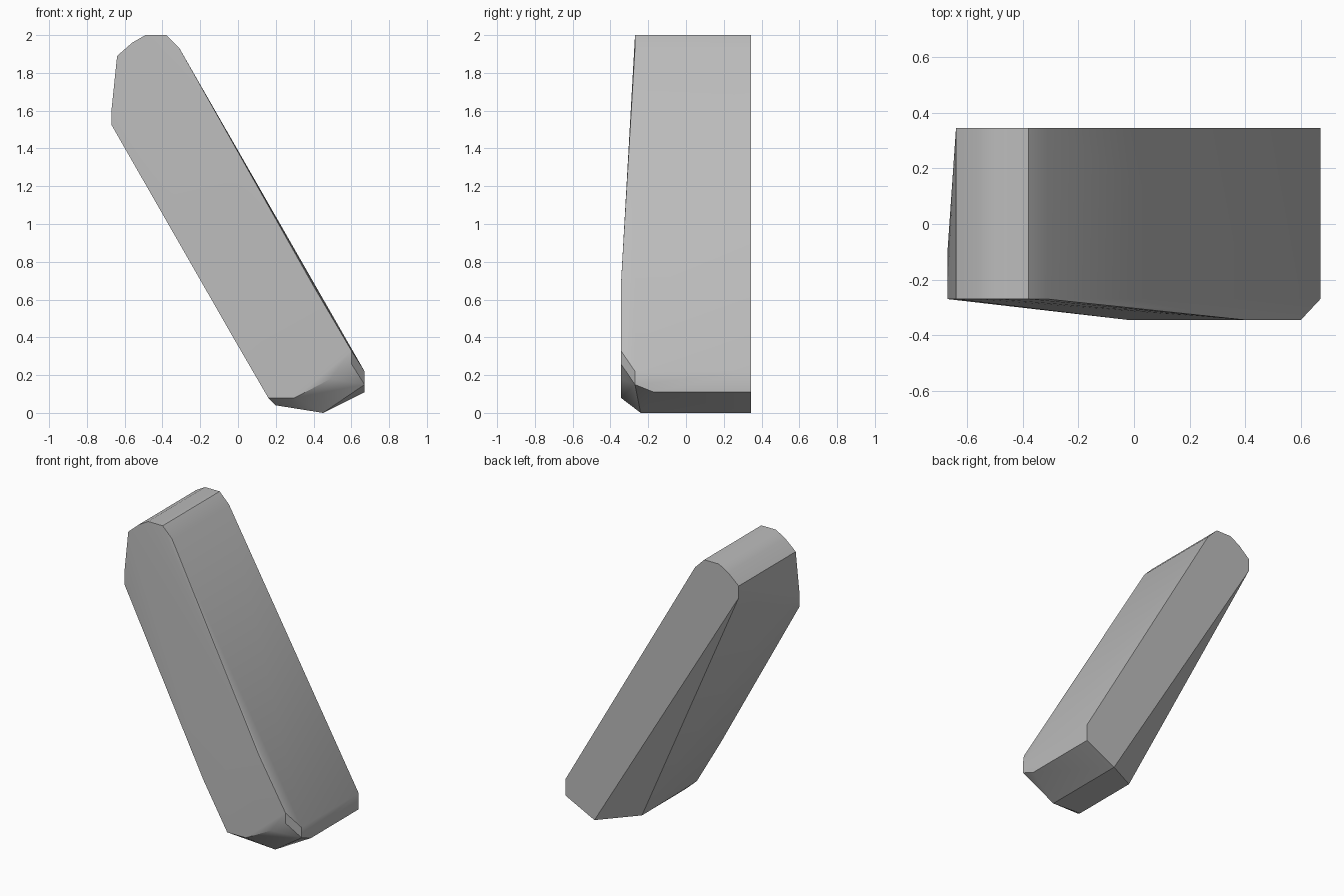
import bpy
import bmesh
import math

if "Cube" in bpy.data.objects:
    bpy.data.objects.remove(bpy.data.objects["Cube"], do_unlink=True)

BACK, SHOULDER, FRONT = 0.345, -0.27, -0.345

# Flat back outline (x, z)
back = [(-0.64, 1.89), (-0.56, 1.96), (-0.49, 2), (-0.38, 2), (-0.31, 1.93),
        (0.67, 0.22), (0.67, 0.11), (0.45, 0), (-0.64, 1.81)]
# Rounded top end, extruded straight to the front shoulder
top_end = back[:5] + [(-0.67, 1.525), (-0.67, 1.6)]
# Raised lower front pad
pad = [(-0.02, 0.39), (0.16, 0.08), (0.30, 0.08), (0.49, 0.18),
       (0.6, 0.26), (0.6, 0.33), (0.4, 0.67)]
# Chamfered corners of the foot and left side (x, y, z)
corners = [(0.67, SHOULDER, 0.22), (0.67, SHOULDER, 0.15), (0.67, -0.17, 0.11),
           (0.45, -0.24, 0), (0.2, -0.28, 0.04), (0.2, 0.19, 0.04),
           (-0.67, -0.09, 1.6)]

# Convex slab wrapped around the outlines
bm = bmesh.new()
for outline, y in ((back, BACK), (top_end, SHOULDER), (pad, FRONT)):
    for x, z in outline:
        bm.verts.new((x, y, z))
for p in corners:
    bm.verts.new(p)
hull = bmesh.ops.convex_hull(bm, input=bm.verts[:])
loose = {g for g in hull["geom_interior"] + hull["geom_unused"]
         if isinstance(g, bmesh.types.BMVert)}
bmesh.ops.delete(bm, geom=list(loose), context="VERTS")
bmesh.ops.dissolve_limit(bm, angle_limit=math.radians(0.5),
                         verts=bm.verts[:], edges=bm.edges[:])
bmesh.ops.recalc_face_normals(bm, faces=bm.faces[:])
mesh = bpy.data.meshes.new("leaning_slab")
bm.to_mesh(mesh)
bm.free()
slab = bpy.data.objects.new("leaning_slab", mesh)
bpy.context.collection.objects.link(slab)

# Plain grey surface
grey = bpy.data.materials.new("grey")
grey.use_nodes = True
grey.diffuse_color = (0.5, 0.5, 0.5, 1)
grey.node_tree.nodes["Principled BSDF"].inputs["Base Color"].default_value = (0.5, 0.5, 0.5, 1)
mesh.materials.append(grey)

bpy.context.view_layer.objects.active = slab
slab.select_set(True)
bpy.ops.object.shade_smooth_by_angle(angle=math.radians(30))
